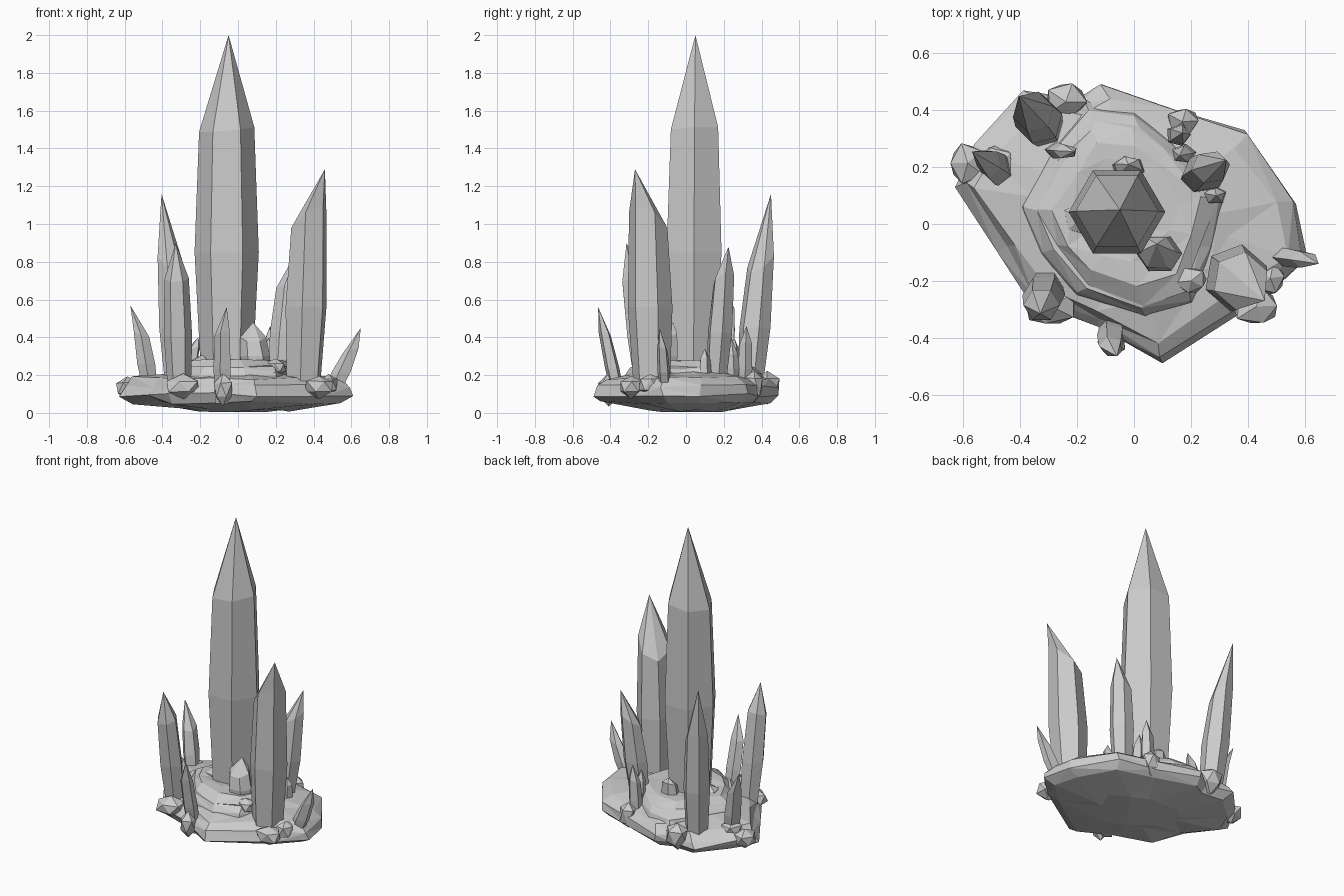
import bpy, bmesh, random
from math import cos, sin, pi, radians
from mathutils import Vector

if "Cube" in bpy.data.objects:
    bpy.data.objects.remove(bpy.data.objects["Cube"])

random.seed(4)


def finish(bm, name):
    bmesh.ops.recalc_face_normals(bm, faces=bm.faces)
    me = bpy.data.meshes.new(name)
    bm.to_mesh(me)
    bm.free()
    ob = bpy.data.objects.new(name, me)
    bpy.context.collection.objects.link(ob)
    return ob


def loft(name, rings, tip=None, triangulate=False):
    """Skin matching rings of points; close the bottom, and the top flat or to a tip."""
    bm = bmesh.new()
    vs = [[bm.verts.new(p) for p in ring] for ring in rings]
    n = len(vs[0])
    for a, b in zip(vs, vs[1:]):
        for i in range(n):
            j = (i + 1) % n
            bm.faces.new((a[i], a[j], b[j], b[i]))
    bm.faces.new(vs[0][::-1])
    if tip:
        t = bm.verts.new(tip)
        for i in range(n):
            bm.faces.new((vs[-1][i], vs[-1][(i + 1) % n], t))
    else:
        bm.faces.new(vs[-1])
    if triangulate:
        bmesh.ops.triangulate(bm, faces=bm.faces[:])
    return finish(bm, name)


def crystal(name, base, shoulder, tip, rx, ry, sides=6, rot=0, slope=0.0):
    """Faceted shaft, widest below the middle, with a pointed cap leaning to the tip."""
    b, s, t = Vector(base), Vector(shoulder), Vector(tip)
    lean = Vector((t.x - s.x, t.y - s.y, 0))
    if lean.length > 0:
        lean.normalize()
    rings = []
    for f, k in ((0, .8), (.5, 1), (1, .86)):
        c = b.lerp(s, f)
        ring = []
        for i in range(sides):
            a = radians(rot) + 2 * pi * i / sides
            d = Vector((rx * k * cos(a), ry * k * sin(a), 0))
            if f == 1:
                d.z = slope * d.dot(lean)
            ring.append(c + d)
        rings.append(ring)
    return loft(name, rings, t)


def slab(name, outline, levels, jitter):
    """Rock layer: an outline scaled about a centre at several heights."""
    rings = []
    for k, z, cx, cy in levels:
        ring = []
        for x, y in outline:
            j = 0 if k == 1 else jitter
            ring.append((cx + (x - cx) * k + random.uniform(-j, j),
                         cy + (y - cy) * k + random.uniform(-j, j),
                         z + random.uniform(0, jitter)))
        rings.append(ring)
    ob = loft(name, rings, triangulate=True)
    return ob


def rock(name, c, size, rot):
    bm = bmesh.new()
    bmesh.ops.create_icosphere(bm, subdivisions=1, radius=1)
    ca, sa = cos(radians(rot)), sin(radians(rot))
    for v in bm.verts:
        p = v.co * random.uniform(.9, 1.15)
        x, y = ca * p.x - sa * p.y, sa * p.x + ca * p.y
        v.co = (c[0] + x * size[0], c[1] + y * size[1], c[2] + p.z * size[2])
    return finish(bm, name)


# Rock base: wide lower slab and a raised inner tier
lower = [(-.39, .47), (-.2, .44), (-.11, .49), (.15, .40), (.39, .33), (.57, .07),
         (.61, -.12), (.46, -.26), (.1, -.49), (-.13, -.36), (-.37, -.27),
         (-.48, -.1), (-.63, .13), (-.56, .27)]
slab("base_slab", lower, [(.42, 0, 0, .05), (.9, .045, 0, 0), (1, .085, 0, 0),
                          (.97, .13, 0, 0), (.86, .175, 0, 0), (.55, .2, 0, .02)], .022)
upper = [(-.39, .06), (-.28, .26), (-.16, .4), (0, .38), (.13, .28), (.32, .1),
         (.27, -.08), (.2, -.27), (.04, -.32), (-.2, -.24), (-.32, -.1)]
slab("base_upper_tier", upper, [(1.08, .12, 0, 0), (1, .2, 0, 0), (.9, .235, 0, 0),
                                (.86, .24, 0, 0), (.72, .27, -.02, .03),
                                (.5, .27, -.03, .04)], .015)

# Main crystal
crystal("main_crystal", (-.06, .04, .2), (-.06, .045, 1.5), (-.05, .05, 2.0),
        .17, .168, rot=0, slope=.1)

# Large side crystals
crystal("right_tall_crystal", (.345, -.18, .1), (.375, -.2, 1.02), (.46, -.27, 1.29),
        .115, .12, rot=20, slope=.8)
crystal("back_left_crystal", (-.315, .335, .1), (-.355, .395, .8), (-.405, .45, 1.16),
        .085, .085, rot=15, slope=.8)
crystal("front_left_crystal", (-.31, -.215, .1), (-.325, -.285, .71), (-.33, -.315, .9),
        .075, .07, rot=0, slope=-.3)
crystal("back_right_crystal", (.225, .16, .15), (.27, .2, .7), (.325, .225, .88),
        .08, .068, rot=10, slope=.6)

# Small crystals: name, base, shoulder, tip, rx, ry, sides
small = [
    ("left_shard", (-.46, .18, .1), (-.51, .215, .42), (-.57, .255, .57), .05, .06, 5),
    ("right_shard", (.5, -.11, .1), (.6, -.125, .33), (.65, -.14, .45), .055, .035, 5),
    ("front_shard", (-.08, -.35, .05), (-.08, -.43, .42), (-.06, -.465, .56), .05, .04, 5),
    ("centre_shard", (.1, -.11, .2), (.08, -.1, .4), (.08, -.07, .48), .08, .07, 6),
    ("back_centre_shard", (-.02, .19, .2), (-.02, .2, .34), (-.02, .21, .38), .06, .045, 6),
    ("back_shard", (.15, .31, .1), (.16, .315, .36), (.17, .32, .46), .045, .04, 5),
    ("back_left_shard", (-.28, .26, .15), (-.24, .255, .34), (-.21, .255, .4), .05, .03, 5),
    ("back_right_shard", (.18, .25, .15), (.17, .245, .32), (.16, .24, .4), .045, .035, 5),
    ("right_inner_shard", (.28, .1, .15), (.285, .1, .28), (.29, .1, .34), .045, .035, 5),
]
for name, b, s, t, rx, ry, n in small:
    crystal(name, b, s, t, rx, ry, n, rot=random.uniform(0, 60), slope=.4)

# Loose rocks around the rim
rocks = [((-.24, .43, .14), (.075, .07, .085)), ((-.585, .215, .13), (.07, .075, .06)),
         ((.43, -.29, .14), (.085, .07, .06)), ((-.29, -.29, .14), (.1, .075, .06)),
         ((.17, .36, .14), (.06, .05, .09)), ((-.08, -.41, .12), (.055, .06, .08)),
         ((.48, -.19, .15), (.05, .06, .06)), ((.2, -.2, .24), (.06, .05, .05)),
         ((-.19, .02, .25), (.06, .06, .06)), ((-.48, .2, .17), (.07, .08, .05))]
for i, (c, s) in enumerate(rocks):
    rock(f"rim_rock_{i + 1}", c, s, i * 37)
